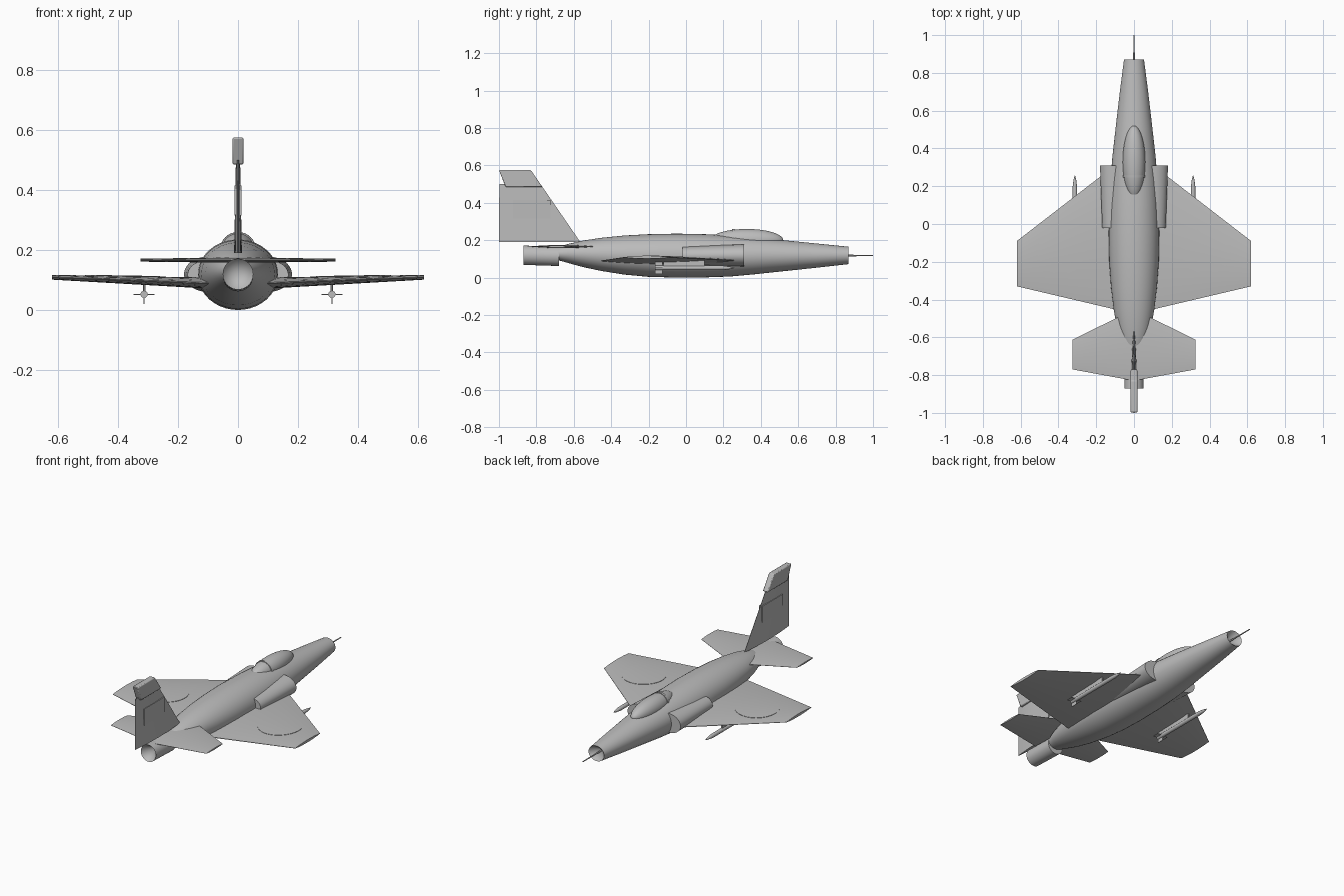
import bpy, bmesh, math
from mathutils import Matrix, Vector

if "Cube" in bpy.data.objects:
    bpy.data.objects.remove(bpy.data.objects["Cube"])

grey = bpy.data.materials.new("plain_grey")
grey.diffuse_color = (0.5, 0.5, 0.5, 1)
grey.use_nodes = True
grey.node_tree.nodes["Principled BSDF"].inputs["Base Color"].default_value = grey.diffuse_color


def finish(name, bm, mirror=False):
    bmesh.ops.recalc_face_normals(bm, faces=bm.faces)
    me = bpy.data.meshes.new(name)
    bm.to_mesh(me)
    bm.free()
    me.materials.append(grey)
    ob = bpy.data.objects.new(name, me)
    bpy.context.collection.objects.link(ob)
    if mirror:
        ob.modifiers.new("mirror", 'MIRROR').use_mirror_merge = False
    return ob


def loft(name, rings, mirror=False, start=None, end=None):
    """Skin rings of points; each end is a flat cap or a fan to a given apex."""
    bm = bmesh.new()
    vs = [[bm.verts.new(p) for p in r] for r in rings]
    n = len(vs[0])
    for a, b in zip(vs, vs[1:]):
        for i in range(n):
            bm.faces.new((a[i], a[(i + 1) % n], b[(i + 1) % n], b[i]))
    for ring, apex in ((vs[0], start), (vs[-1], end)):
        if apex is None:
            bm.faces.new(ring)
        else:
            c = bm.verts.new(apex)
            for i in range(n):
                bm.faces.new((ring[i], ring[(i + 1) % n], c))
    return finish(name, bm, mirror)


def oval(y, hw, top, bot, x=0, n=40):
    cz, hz = (top + bot) / 2, (top - bot) / 2
    return [(x + hw * math.cos(2 * math.pi * i / n), y,
             cz + hz * math.sin(2 * math.pi * i / n)) for i in range(n)]


def box(name, lo, hi, mirror=False):
    bm = bmesh.new()
    bmesh.ops.create_cube(bm, size=1)
    for v in bm.verts:
        v.co = [lo[k] + (v.co[k] + 0.5) * (hi[k] - lo[k]) for k in range(3)]
    return finish(name, bm, mirror)


# Fuselage: y, half width, top, bottom
body = [(0.87, 0.053, 0.165, 0.072), (0.70, 0.075, 0.182, 0.053),
        (0.52, 0.096, 0.200, 0.034), (0.36, 0.114, 0.215, 0.017),
        (0.24, 0.124, 0.225, 0.006), (0.10, 0.131, 0.232, 0.001),
        (-0.05, 0.134, 0.235, 0.0), (-0.20, 0.131, 0.232, 0.004),
        (-0.33, 0.122, 0.225, 0.016), (-0.45, 0.108, 0.213, 0.035),
        (-0.55, 0.090, 0.198, 0.056), (-0.63, 0.068, 0.180, 0.078),
        (-0.69, 0.045, 0.162, 0.095)]
loft("fuselage", [oval(*s) for s in body], start=(0, 0.82, 0.118))

# Exhaust pipe and nose probe
loft("exhaust_nozzle", [oval(-0.68, 0.051, 0.166, 0.062), oval(-0.87, 0.051, 0.171, 0.068)],
     end=(0, -0.80, 0.119))
loft("nose_probe", [oval(0.81, 0.005, 0.123, 0.113, n=12), oval(1.0, 0.003, 0.121, 0.115, n=12)])

# Side air intakes
loft("air_intake", [oval(0.31, 0.08, 0.178, 0.060, 0.10),
                    oval(-0.02, 0.068, 0.166, 0.068, 0.10)], mirror=True)

# Canopy with a hoop frame
bm = bmesh.new()
bmesh.ops.create_uvsphere(bm, u_segments=32, v_segments=20, radius=1,
                          matrix=Matrix.Translation((0, 0.325, 0.2))
                          @ Matrix.Diagonal((0.06, 0.195, 0.06, 1))
                          @ Matrix.Rotation(math.pi / 2, 4, 'X'))
finish("canopy", bm)
loft("canopy_frame", [oval(0.246, 0.059, 0.259, 0.141), oval(0.260, 0.060, 0.260, 0.140)])


# Lens-shaped lifting surfaces, given as (x, lead y, trail y, mid z, half thickness)
def foil(s):
    return max(0.1, math.sin(math.pi * s) ** 0.7)


def section(x, le, te, z, t, n=16):
    top = [(x, le + (te - le) * i / n, z + t * foil(i / n)) for i in range(n + 1)]
    low = [(x, p[1], 2 * z - p[2]) for p in reversed(top)]
    return top + low


def mix(a, b, x):
    f = (x - a[0]) / (b[0] - a[0])
    return [p + (q - p) * f for p, q in zip(a, b)]


wing_root = (0.08, 0.327, -0.457, 0.089, 0.019)
wing_tip = (0.62, -0.09, -0.33, 0.109, 0.008)
loft("main_wing", [section(*wing_root), section(*wing_tip)], mirror=True)
loft("tailplane", [section(0.0, -0.452, -0.83, 0.166, 0.009),
                   section(0.325, -0.612, -0.77, 0.166, 0.005)], mirror=True)

# Round wing markings that follow the upper surface
def wing_top(x, y):
    _, le, te, z, t = mix(wing_root, wing_tip, x)
    return z + t * foil((y - le) / (te - le))


def disc_ring(r, lift):
    pts = []
    for i in range(48):
        a = 2 * math.pi * i / 48
        x, y = 0.385 + r * math.cos(a), -0.142 + r * math.sin(a)
        pts.append((x, y, wing_top(x, y) + lift))
    return pts


steps = [0.125 * k / 6 for k in range(6, 0, -1)]
loft("wing_marking", [disc_ring(r, -0.001) for r in reversed(steps)]
     + [disc_ring(r, 0.002) for r in steps],
     mirror=True, start=(0.385, -0.142, wing_top(0.385, -0.142) - 0.001),
     end=(0.385, -0.142, wing_top(0.385, -0.142) + 0.002))


# Tail fin: thin lens sections stacked in z
def fin_ring(z, le, te, t, n=12):
    side = [(t * foil(i / n), le + (te - le) * i / n, z) for i in range(n + 1)]
    return side + [(-p[0], p[1], z) for p in reversed(side)]


loft("tail_fin", [fin_ring(0.19, -0.565, -1.0, 0.013), fin_ring(0.50, -0.778, -0.998, 0.007)])

# Thick fin tip with rounded edges
cap = [(-1.0, 0.575), (-0.83, 0.575), (-0.768, 0.485), (-0.965, 0.485)]
tip = loft("fin_tip", [[(s * 0.018, y, z) for y, z in cap] for s in (-1, 1)])
bev = tip.modifiers.new("bevel", 'BEVEL')
bev.width = 0.005
bev.segments = 2

# Rectangular fin markings
box("fin_marking", (0.004, -0.925, 0.315), (0.0112, -0.725, 0.415), mirror=True)

# Missiles with crossed fins, hung on pylons
mx, mz = 0.313, 0.052
shape = [(-0.165, 0.012), (0.17, 0.012), (0.20, 0.0115), (0.235, 0.007), (0.258, 0.001)]
loft("missile_body", [oval(y, r, mz + r, mz - r, mx, 20) for y, r in shape], mirror=True)
box("missile_fin_flat", (mx - 0.035, -0.165, mz - 0.0015), (mx + 0.035, -0.125, mz + 0.0015), True)
box("missile_fin_upright", (mx - 0.0015, -0.165, mz - 0.033), (mx + 0.0015, -0.125, mz + 0.033), True)
box("missile_pylon", (mx - 0.004, -0.12, mz), (mx + 0.004, 0.10, 0.095), mirror=True)

# Smooth curved parts, keep hard edges
bpy.ops.object.select_all(action='DESELECT')
for ob in bpy.context.scene.objects:
    ob.select_set(True)
    bpy.context.view_layer.objects.active = ob
bpy.ops.object.shade_smooth_by_angle(angle=math.radians(35))
